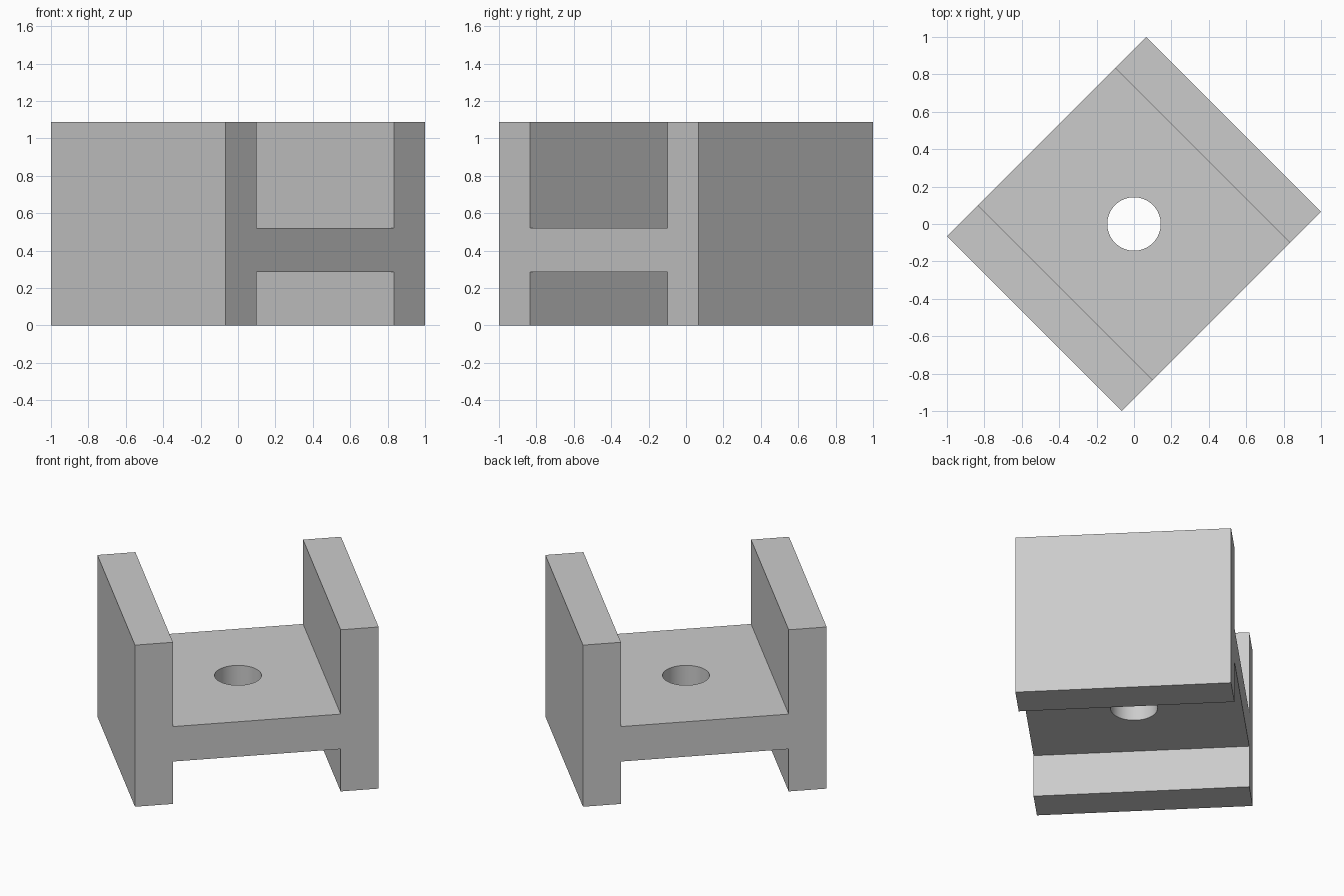
import bpy
import bmesh
import math
from mathutils import Matrix

cube = bpy.data.objects.get("Cube")
if cube:
    bpy.data.objects.remove(cube, do_unlink=True)

HALF_WIDTH, INNER_HALF = 0.754, 0.519
HALF_DEPTH, HEIGHT = 0.66, 1.087
WEB_BOTTOM, WEB_TOP = 0.285, 0.52
HOLE_RADIUS = 0.143

grey = bpy.data.materials.new("plain grey")
grey.use_nodes = True
colour = (0.6, 0.6, 0.6, 1)
grey.diffuse_color = colour
grey.node_tree.nodes["Principled BSDF"].inputs["Base Color"].default_value = colour

# H-shaped bracket: right half of the profile, mirrored by a half turn order
right = [(INNER_HALF, WEB_BOTTOM), (INNER_HALF, 0), (HALF_WIDTH, 0),
         (HALF_WIDTH, HEIGHT), (INNER_HALF, HEIGHT), (INNER_HALF, WEB_TOP)]
profile = right + [(-x, z) for x, z in reversed(right)]

bm = bmesh.new()
face = bm.faces.new([bm.verts.new((x, -HALF_DEPTH, z)) for x, z in profile])
result = bmesh.ops.extrude_face_region(bm, geom=[face])
moved = [v for v in result["geom"] if isinstance(v, bmesh.types.BMVert)]
bmesh.ops.translate(bm, verts=moved, vec=(0, 2 * HALF_DEPTH, 0))
bmesh.ops.recalc_face_normals(bm, faces=bm.faces)
bmesh.ops.transform(bm, matrix=Matrix.Rotation(math.radians(45), 4, "Z"), verts=bm.verts)
mesh = bpy.data.meshes.new("bracket")
bm.to_mesh(mesh)
bm.free()
mesh.materials.append(grey)
bracket = bpy.data.objects.new("bracket", mesh)
bpy.context.collection.objects.link(bracket)

# Round hole through the web
bpy.ops.mesh.primitive_cylinder_add(vertices=64, radius=HOLE_RADIUS, depth=0.5,
                                    location=(0, 0, (WEB_BOTTOM + WEB_TOP) / 2))
cutter = bpy.context.object
cutter.name = "hole_cutter"
cutter.hide_render = True
cutter.data.materials.append(grey)

hole = bracket.modifiers.new("hole", "BOOLEAN")
hole.operation = "DIFFERENCE"
hole.solver = "EXACT"
hole.object = cutter

bpy.ops.object.select_all(action="DESELECT")
bracket.select_set(True)
bpy.context.view_layer.objects.active = bracket
bpy.ops.object.modifier_apply(modifier=hole.name)
bpy.data.objects.remove(cutter, do_unlink=True)
bpy.ops.object.shade_smooth_by_angle(angle=math.radians(30))
